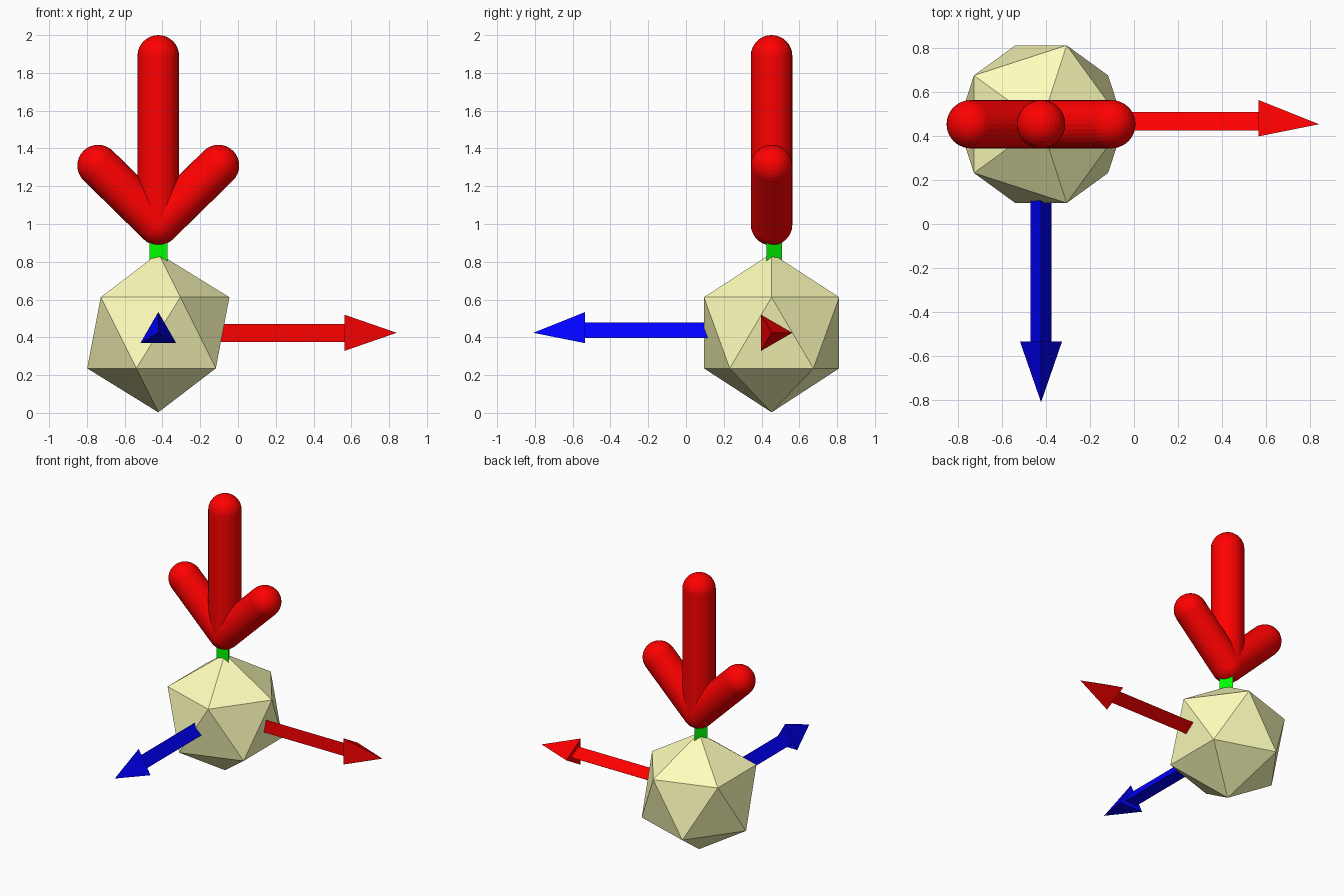
import bpy, bmesh, math
from mathutils import Vector, Matrix

if "Cube" in bpy.data.objects:
    bpy.data.objects.remove(bpy.data.objects["Cube"])

CENTER = Vector((-0.422, 0.453, 0.424))
R = 0.421


def material(name, rgb):
    m = bpy.data.materials.new(name)
    m.diffuse_color = (*rgb, 1)
    m.use_nodes = True
    m.node_tree.nodes["Principled BSDF"].inputs["Base Color"].default_value = m.diffuse_color
    return m


RED = material("red", (1, 0, 0))
GREEN = material("green", (0, 1, 0))
BLUE = material("blue", (0, 0, 1))
YELLOW = material("pale_yellow", (1, 1, 0.5))


def finish(name, bm, mat):
    mesh = bpy.data.meshes.new(name)
    bmesh.ops.recalc_face_normals(bm, faces=bm.faces)
    bm.to_mesh(mesh)
    bm.free()
    mesh.materials.append(mat)
    bpy.context.collection.objects.link(bpy.data.objects.new(name, mesh))


def lathe(name, profile, sides, origin, axis, first, mat):
    """Turn a (radius, height) profile about axis; the first side corner points along first."""
    axis, first = Vector(axis).normalized(), Vector(first).normalized()
    second = axis.cross(first)
    bm = bmesh.new()
    rows = []
    for r, h in profile:
        base = Vector(origin) + axis * h
        if r < 1e-6:
            rows.append([bm.verts.new(base)] * sides)
        else:
            rows.append([bm.verts.new(base + r * (first * math.cos(a) + second * math.sin(a)))
                         for a in (2 * math.pi * i / sides for i in range(sides))])
    for low, high in zip(rows, rows[1:]):
        for i in range(sides):
            j = (i + 1) % sides
            bm.faces.new(list(dict.fromkeys((low[i], low[j], high[j], high[i]))))
    finish(name, bm, mat)


def arrow(name, axis, corner, head, mat):
    profile = [(0, 0), (0.055, 0), (0.055, 0.987), (head, 0.987), (0, 1.262)]
    lathe(name, profile, 3, CENTER, axis, corner, mat)


def capsule(name, start, axis, length, r=0.11, steps=8):
    arc = [math.pi / 2 * i / steps for i in range(steps + 1)]
    bottom = [(r * math.sin(a), -r * math.cos(a)) for a in arc]
    top = [(r * math.cos(a), length + r * math.sin(a)) for a in arc]
    lathe(name, bottom + top, 32, start, axis, (0, 1, 0), RED)


# Faceted ball
bm = bmesh.new()
bmesh.ops.create_icosphere(bm, subdivisions=1, radius=R, matrix=Matrix.Translation(CENTER))
finish("faceted_ball", bm, YELLOW)

# Three-sided axis arrows (the upright one's head is buried in the big arrow)
arrow("side_arrow", (1, 0, 0), (0, 1, 0), 0.11, RED)
arrow("front_arrow", (0, -1, 0), (0, 0, 1), 0.11, BLUE)
arrow("upright_arrow", (0, 0, 1), (0, 1, 0), 0.1, GREEN)

# Big round-ended arrow pointing down
tip = (CENTER.x, CENTER.y, 0.997)
capsule("big_arrow_shaft", tip, (0, 0, 1), 0.893)
for name, s in (("left", -1), ("right", 1)):
    capsule(f"big_arrow_barb_{name}", tip, (s, 0, 0.98), 0.446)
